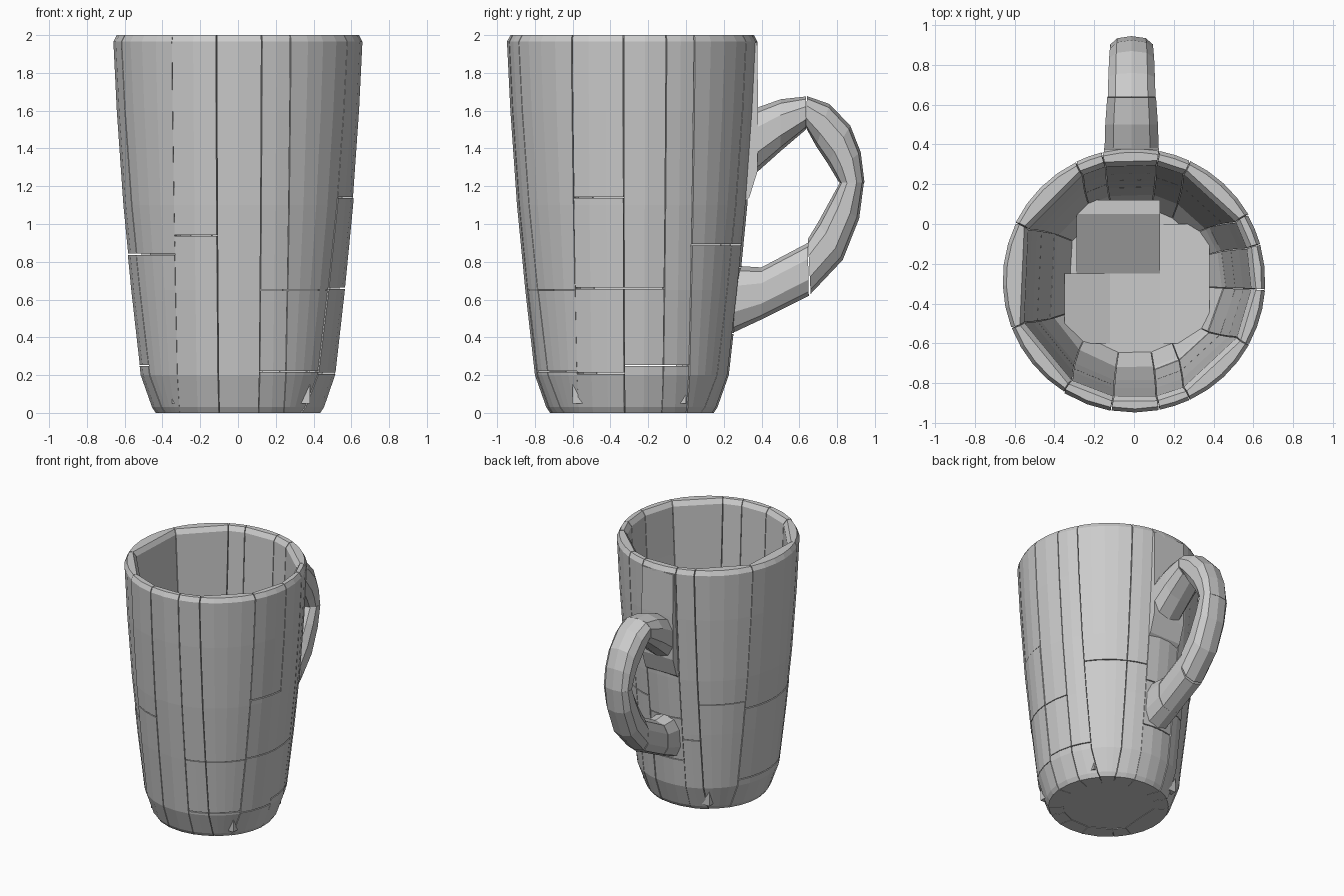
import bpy, bmesh, math, random
from mathutils import Vector

random.seed(4)
cube = bpy.data.objects.get("Cube")
if cube:
    bpy.data.objects.remove(cube, do_unlink=True)

CY = -0.285  # cup axis in y

clay = bpy.data.materials.new("plain_grey")
clay.use_nodes = True
grey = (0.6, 0.6, 0.6, 1)
clay.diffuse_color = grey
clay.node_tree.nodes["Principled BSDF"].inputs["Base Color"].default_value = grey


def loft(name, rings):
    """Closed solid through a list of rings with equal point counts."""
    bm = bmesh.new()
    rows = [[bm.verts.new(p) for p in ring] for ring in rings]
    n = len(rows[0])
    for a, b in zip(rows, rows[1:]):
        for i in range(n):
            j = (i + 1) % n
            bm.faces.new((a[i], a[j], b[j], b[i]))
    bm.faces.new(rows[0][::-1])
    bm.faces.new(rows[-1])
    bmesh.ops.recalc_face_normals(bm, faces=bm.faces)
    mesh = bpy.data.meshes.new(name)
    bm.to_mesh(mesh)
    bm.free()
    mesh.materials.append(clay)
    obj = bpy.data.objects.new(name, mesh)
    bpy.context.collection.objects.link(obj)
    return obj


def prism(name, profile, x0, x1):
    """Extrude a (y, z) profile along x."""
    return loft(name, [[(x, y, z) for y, z in profile] for x in (x0, x1)])


def sample(profile, z):
    for (z0, r0), (z1, r1) in zip(profile, profile[1:]):
        if z <= z1:
            return r0 + (r1 - r0) * (z - z0) / (z1 - z0)
    return profile[-1][1]


OUTER = [(0, .435), (.03, .455), (.2, .515), (.65, .566), (1.1, .61),
         (1.6, .645), (1.965, .663), (2, .645)]
INNER = [(0, .33), (.08, .34), (.22, .46), (.65, .51), (1.1, .55),
         (1.965, .59), (2, .615)]

# wall panels: start angle of each seam, and heights of its cross cuts
PANELS = [(-79, [.22, .65]), (-65, [.22, .65]), (-29, [.21, .66, 1.14]),
          (-4, [.25, .66]), (16, [.25]), (30, [.89]), (65, [.89]),
          (79, [.42, .77, 1.14]), (104, [.6]), (116, [.9]),
          (154, [.25, .84]), (201, [.84]), (238, [.94]), (260, []), (281, [])]


def seam_angle(deg, r):
    """Seams lean towards upright axis-aligned cuts as the cup narrows."""
    a = math.radians(deg)
    c, s = .66 * math.cos(a), .66 * math.sin(a)
    if abs(s) > abs(c):
        b = math.copysign(math.acos(c / r), s)
    else:
        b = math.asin(s / r)
        b = b if c > 0 else math.pi - b
    d = (b - a + math.pi) % math.tau - math.pi
    return a + .6 * d


def on_cup(a, r, z):
    return (r * math.cos(a), CY + r * math.sin(a), z)


# cup wall
for (start, cuts), (end, _) in zip(PANELS, PANELS[1:]):
    steps = max(2, round((end - start) / 9))
    limits = [0] + cuts + [2]
    for low, high in zip(limits, limits[1:]):
        z0 = low + (.003 if low else 0)
        z1 = high - (.003 if high < 2 else 0)
        levels = [z0] + [z for z, _ in OUTER if z0 + .01 < z < z1 - .01] + [z1]
        swell = random.uniform(-.004, .003)
        rings = []
        for z in levels:
            r = sample(OUTER, z)
            a = seam_angle(start, r) + .004
            b = seam_angle(end, r) - .004
            ring = [on_cup(a + (b - a) * i / steps, r + swell, z)
                    for i in range(steps + 1)]
            inner = sample(INNER, z)
            ring += [on_cup(b, inner, z), on_cup(a, inner, z)]
            rings.append(ring)
        loft("wall_panel", rings)

# base slab and the uneven blocks on the cup floor
loft("base_slab", [[on_cup(math.tau * i / 16, .38, z) for i in range(16)]
                   for z in (.005, .085)])
prism("floor_back_ramp", [(-.25, .05), (-.25, .086), (.05, .25), (.12, .25), (.12, .05)],
      -.29, .13)


def side_ramp(name, x_in, x_out, y0, y1, top):
    shape = [(x_in, .05), (x_in, .086), (x_out, top), (x_out, .05)]
    loft(name, [[(x, y, z) for x, z in shape] for y in (y0, y1)])


side_ramp("floor_left_ramp", .13, .38, -.6, 0, .17)
side_ramp("floor_right_ramp", -.12, -.35, -.6, -.25, .16)

# thickened back strip that carries the handle
prism("handle_mount", [(.29, 1.1), (.335, 1.14), (.379, 1.28), (.382, 1.62),
                       (.377, 1.96), (.31, 1.96)], -.15, .125)

# handle: each station is inner (y, z), outer (y, z) and half width
HANDLE = {
    "handle_top": [((.36, 1.26), (.36, 1.61), .142),
                   ((.5, 1.385), (.5, 1.66), .138),
                   ((.635, 1.5), (.635, 1.675), .128)],
    "handle_upper_bend": [((.635, 1.51), (.64, 1.677), .125),
                          ((.69, 1.41), (.76, 1.635), .122),
                          ((.75, 1.32), (.87, 1.52), .118),
                          ((.78, 1.27), (.925, 1.38), .114),
                          ((.81, 1.22), (.945, 1.22), .11)],
    "handle_lower_bend": [((.815, 1.22), (.942, 1.22), .112),
                          ((.76, 1.12), (.917, 1.03), .114),
                          ((.7, 1.01), (.83, .81), .115),
                          ((.645, .92), (.66, .63), .115)],
    "handle_bottom": [((.645, .9), (.65, .62), .112),
                      ((.38, .76), (.39, .49), .11)],
    "handle_foot": [((.4, .77), (.4, .495), .115),
                    ((.24, .78), (.24, .42), .12)],
}
SIDES = 10
for name, stations in HANDLE.items():
    rings = []
    for inner, outer, half in stations:
        p, q = Vector(inner), Vector(outer)
        mid, arm = (p + q) / 2, (q - p) / 2
        ring = []
        for i in range(SIDES):
            t = math.tau * i / SIDES
            # slightly squared oval section
            c = math.copysign(abs(math.cos(t)) ** .8, math.cos(t))
            s = math.copysign(abs(math.sin(t)) ** .8, math.sin(t))
            y, z = mid + arm * c
            ring.append((-.012 + half * s, y, z))
        rings.append(ring)
    loft(name, rings)
